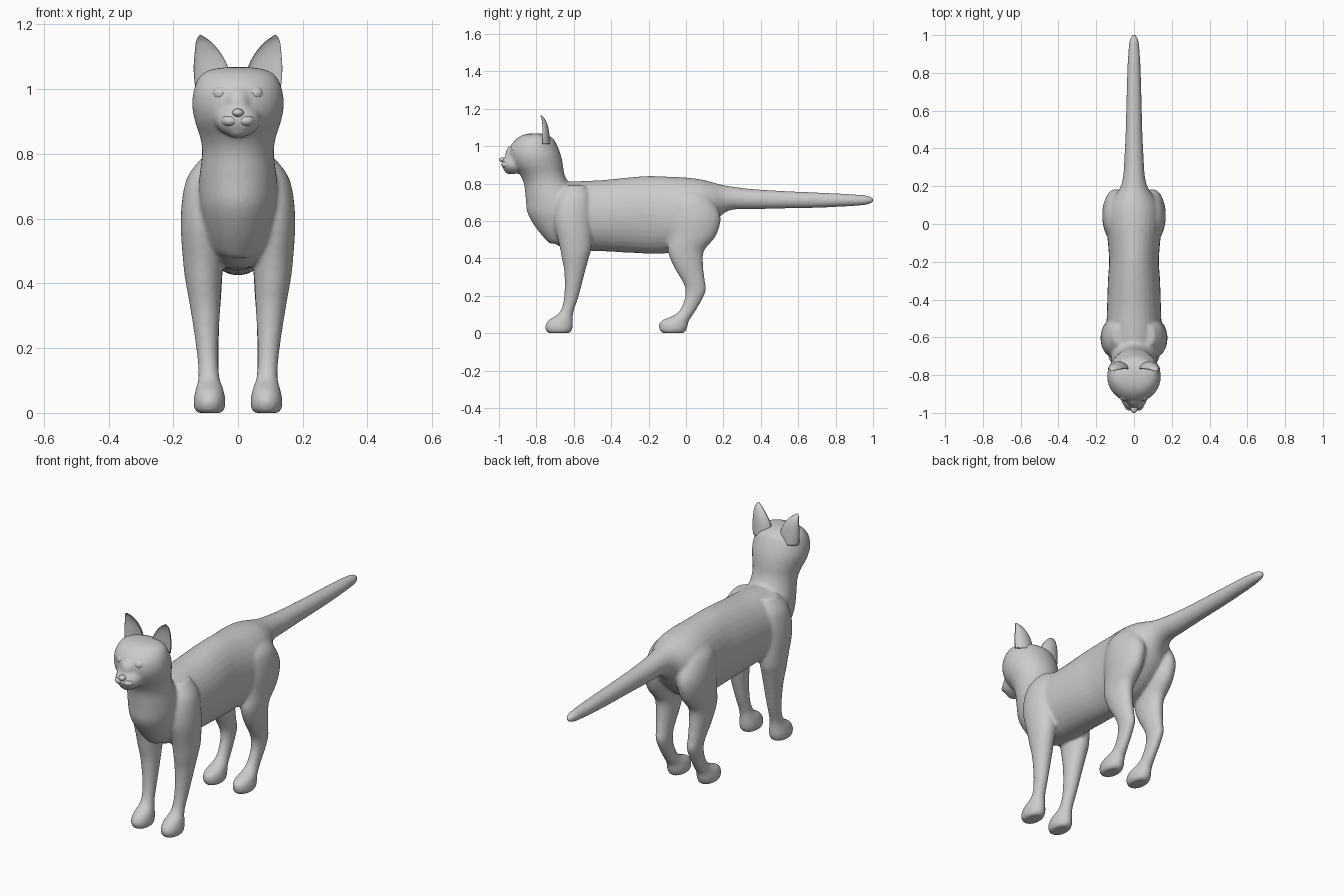
import bpy, bmesh, math
from mathutils import Matrix, Vector

grey = bpy.data.materials.new("soft grey")
grey.diffuse_color = (0.6, 0.6, 0.6, 1)


def spline(rows, steps=4):
    """Smoothly interpolate rows of station values."""
    out = []
    for i in range(len(rows) - 1):
        p0, p1 = rows[max(i - 1, 0)], rows[i]
        p2, p3 = rows[i + 1], rows[min(i + 2, len(rows) - 1)]
        for k in range(steps):
            t = k / steps
            out.append([0.5 * (2 * b + (c - a) * t + (2 * a - 5 * b + 4 * c - d) * t * t
                               + (3 * b - a - 3 * c + d) * t ** 3)
                        for a, b, c, d in zip(p0, p1, p2, p3)])
    return out + [list(rows[-1])]


def loft(bm, rows, upright=False, cup=False, seg=32):
    """Skin rings (x, y, z, rx, r2); rings lie flat, or stand across y if upright."""
    rings = []
    for x, y, z, rx, r2 in spline(rows):
        ring = []
        for i in range(seg):
            a = 2 * math.pi * i / seg
            u, v = rx * math.cos(a), r2 * math.sin(a)
            if cup and v < 0:                       # hollow front side
                v *= -0.35
            ring.append(bm.verts.new((x + u, y, z + v) if upright else (x + u, y + v, z)))
        rings.append(ring)
    faces = [bm.faces.new(rings[0]), bm.faces.new(rings[-1])]
    for a, b in zip(rings, rings[1:]):
        for i in range(seg):
            j = (i + 1) % seg
            faces.append(bm.faces.new((a[i], a[j], b[j], b[i])))
    bmesh.ops.recalc_face_normals(bm, faces=faces)


def ball(bm, centre, radii):
    m = Matrix.Translation(Vector(centre)) @ Matrix.Diagonal((*radii, 1))
    bmesh.ops.create_uvsphere(bm, u_segments=28, v_segments=18, radius=1, matrix=m)


def finish(bm, name):
    me = bpy.data.meshes.new(name)
    bm.to_mesh(me)
    bm.free()
    for p in me.polygons:
        p.use_smooth = True
    ob = bpy.data.objects.new(name, me)
    bpy.context.collection.objects.link(ob)
    return ob


body = bmesh.new()

# Torso and tail: y, top, bottom, half width
torso = [(-0.75, .68, .56, .05), (-0.72, .74, .50, .10), (-0.66, .80, .455, .13),
         (-0.58, .812, .443, .145), (-0.45, .818, .438, .143), (-0.3, .833, .43, .138),
         (-0.2, .84, .425, .132), (-0.1, .837, .427, .138), (0, .832, .45, .148),
         (.08, .822, .50, .14), (.14, .807, .56, .11), (.19, .793, .63, .075),
         (.25, .783, .66, .058), (.35, .771, .662, .051), (.5, .761, .666, .044),
         (.7, .752, .67, .039), (.85, .745, .677, .034), (.95, .738, .684, .027),
         (.985, .73, .692, .019), (1.004, .717, .703, .007)]
loft(body, [(0, y, (t + b) / 2, w, (t - b) / 2) for y, t, b, w in torso], upright=True)

# Chest, neck and skull: z, front, back, half width
neck = [(.48, -.73, -.57, .05), (.50, -.75, -.55, .075), (.56, -.80, -.52, .10),
        (.64, -.847, -.52, .118), (.72, -.857, -.56, .12), (.80, -.867, -.625, .111),
        (.85, -.89, -.65, .117), (.90, -.93, -.658, .133), (.95, -.945, -.668, .142),
        (1.0, -.938, -.687, .136), (1.04, -.905, -.71, .118), (1.06, -.87, -.745, .085),
        (1.068, -.83, -.785, .035)]
loft(body, [(0, (f + b) / 2, z, w, (b - f) / 2) for z, f, b, w in neck])

# Muzzle, nose bridge and chin
ball(body, (0, -.92, .905), (.07, .066, .054))
ball(body, (0, -.92, .955), (.042, .046, .052))
ball(body, (0, -.935, .874), (.037, .038, .026))

# Legs: x, y, z, half width, half depth
front_leg = [(.08, -.59, .79, .03, .05), (.10, -.60, .72, .06, .09),
             (.112, -.605, .60, .065, .10), (.108, -.59, .46, .061, .085),
             (.106, -.592, .40, .055, .072), (.101, -.596, .32, .046, .054),
             (.095, -.612, .20, .034, .039), (.09, -.637, .115, .032, .036),
             (.088, -.668, .072, .043, .063), (.088, -.679, .04, .049, .074),
             (.088, -.68, .012, .047, .068), (.088, -.68, 0, .037, .055)]
hind_leg = [(.05, .03, .78, .04, .06), (.08, .03, .72, .07, .11),
            (.097, .045, .62, .071, .14), (.10, .035, .52, .063, .125),
            (.10, .0, .44, .053, .097), (.098, .012, .36, .046, .08),
            (.095, .04, .28, .037, .061), (.092, .052, .23, .033, .055),
            (.09, .035, .17, .03, .046), (.088, -.004, .105, .031, .046),
            (.088, -.058, .066, .043, .074), (.088, -.068, .037, .049, .077),
            (.088, -.07, .012, .046, .069), (.088, -.07, 0, .036, .055)]
for side in (-1, 1):
    for leg in (front_leg, hind_leg):
        loft(body, [(side * x, y, z, a, b) for x, y, z, a, b in leg])

# Fuse the body into one smooth skin
cat = finish(body, "body")
bpy.context.view_layer.objects.active = cat
cat.select_set(True)
fuse = cat.modifiers.new("fuse", 'REMESH')
fuse.mode = 'VOXEL'
fuse.voxel_size = 0.008
fuse.use_smooth_shade = True
relax = cat.modifiers.new("relax", 'SMOOTH')
relax.factor = 0.5
relax.iterations = 7
for name in ("fuse", "relax"):
    bpy.ops.object.modifier_apply(modifier=name)

# Ears, eyes and whisker pads, one per side
ear = [(.083, -.768, 1.01, .05, .042), (.083, -.768, 1.06, .054, .038),
       (.093, -.768, 1.11, .041, .029), (.106, -.772, 1.145, .024, .017),
       (.113, -.777, 1.16, .011, .008), (.115, -.78, 1.167, .003, .003)]
for side, label in ((-1, "left"), (1, "right")):
    bm = bmesh.new()
    loft(bm, [(side * x, y, z, a, b) for x, y, z, a, b in ear], cup=True)
    finish(bm, label + "_ear")
    bm = bmesh.new()
    ball(bm, (side * .053, -.909, .987), (.026, .026, .024))
    finish(bm, label + "_eye")
    bm = bmesh.new()
    ball(bm, (side * .023, -.954, .902), (.03, .034, .02))
    finish(bm, label + "_whisker_pad")

# Nose
bm = bmesh.new()
ball(bm, (0, -.978, .927), (.018, .022, .013))
finish(bm, "nose")

for ob in bpy.context.collection.objects:
    ob.data.materials.clear()
    ob.data.materials.append(grey)
